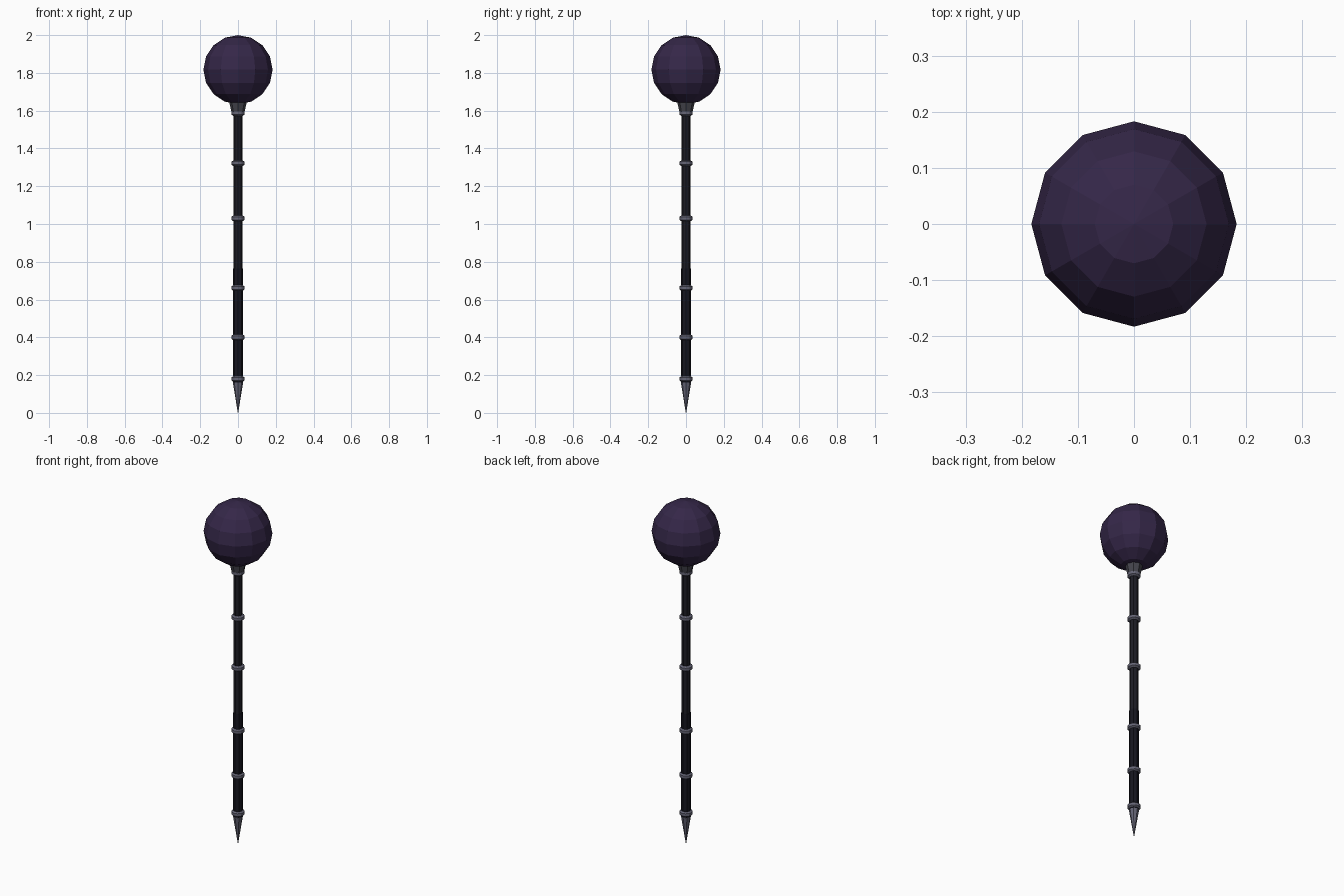
import bpy, bmesh, math

if "Cube" in bpy.data.objects:
    bpy.data.objects.remove(bpy.data.objects["Cube"])


def material(name, rgb):
    m = bpy.data.materials.new(name)
    m.diffuse_color = (*rgb, 1)
    m.use_nodes = True
    m.node_tree.nodes["Principled BSDF"].inputs["Base Color"].default_value = m.diffuse_color
    return m


ebony = material("dark_shaft", (0.012, 0.012, 0.018))
leather = material("grip_wrap", (0.008, 0.008, 0.014))
steel = material("steel", (0.13, 0.13, 0.18))
iron = material("dark_iron", (0.06, 0.06, 0.075))
violet = material("violet_orb", (0.035, 0.02, 0.065))


def finish(bm, name, mat):
    bmesh.ops.recalc_face_normals(bm, faces=bm.faces)
    me = bpy.data.meshes.new(name)
    bm.to_mesh(me)
    bm.free()
    me.materials.append(mat)
    ob = bpy.data.objects.new(name, me)
    bpy.context.collection.objects.link(ob)
    return ob


def turned(name, profile, sides, mat):
    """Lathe a (radius, z) profile around z, with capped ends."""
    bm = bmesh.new()
    rings = [[bm.verts.new((r * math.cos(2 * math.pi * i / sides),
                            r * math.sin(2 * math.pi * i / sides), z))
              for i in range(sides)] for r, z in profile]
    for a, b in zip(rings, rings[1:]):
        for i in range(sides):
            j = (i + 1) % sides
            bm.faces.new((a[i], a[j], b[j], b[i]))
    bm.faces.new(rings[0][::-1])
    bm.faces.new(rings[-1])
    return finish(bm, name, mat)


# Shaft, thicker grip, ground spike and socket under the orb
turned("shaft", [(0.023, 0.15), (0.023, 1.65)], 8, ebony)
turned("grip", [(0.026, 0.16), (0.026, 0.765)], 8, leather)
turned("spike", [(0.001, 0.0), (0.027, 0.16)], 8, steel)
turned("socket", [(0.034, 1.59), (0.05, 1.66)], 8, iron)

# Raised metal bands
for n, z in enumerate((0.18, 0.40, 0.662, 1.03, 1.322, 1.587)):
    turned(f"band_{n + 1}", [(0.026, z - 0.014), (0.035, z - 0.008),
                             (0.035, z + 0.008), (0.026, z + 0.014)], 12, steel)

# Faceted orb
bm = bmesh.new()
bmesh.ops.create_uvsphere(bm, u_segments=12, v_segments=8, radius=0.183)
bmesh.ops.translate(bm, verts=bm.verts, vec=(0, 0, 1.817))
finish(bm, "orb", violet)
